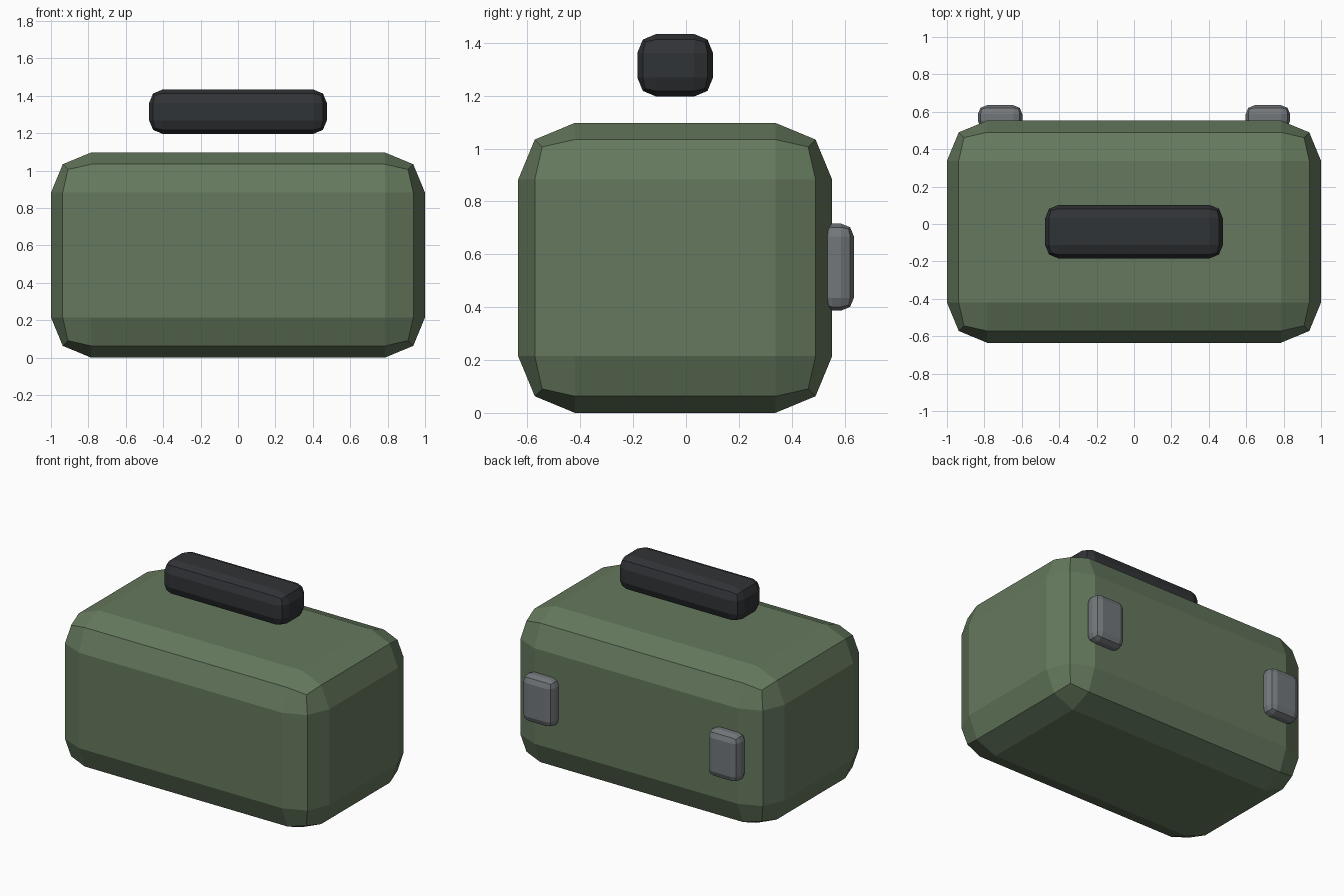
import bpy

if "Cube" in bpy.data.objects:
    bpy.data.objects.remove(bpy.data.objects["Cube"])


def material(name, rgb):
    m = bpy.data.materials.new(name)
    m.diffuse_color = (*rgb, 1)
    m.use_nodes = True
    m.node_tree.nodes["Principled BSDF"].inputs["Base Color"].default_value = m.diffuse_color
    return m


GREEN = material("case_green", (0.13, 0.19, 0.11))
BLACK = material("grip_black", (0.03, 0.033, 0.037))
STEEL = material("latch_steel", (0.17, 0.185, 0.195))


def rounded_box(name, lo, hi, radius, mat):
    """Flat-shaded box between two corners with two-step rounded edges."""
    centre = [(a + b) / 2 for a, b in zip(lo, hi)]
    bpy.ops.mesh.primitive_cube_add(size=1, location=centre)
    ob = bpy.context.object
    ob.name = name
    ob.scale = [b - a for a, b in zip(lo, hi)]
    bpy.ops.object.transform_apply(location=False, rotation=False, scale=True)
    bevel = ob.modifiers.new("rounding", 'BEVEL')
    bevel.width = radius
    bevel.segments = 2
    bevel.limit_method = 'NONE'
    ob.data.materials.append(mat)
    return ob


# Case body
rounded_box("case_body", (-1, -0.635, 0), (1, 0.553, 1.097), 0.215, GREEN)

# Carry handle floating above the lid
rounded_box("handle", (-0.475, -0.184, 1.197), (0.475, 0.102, 1.433), 0.071, BLACK)

# Pair of latches on the back, sunk into the body
for side, x in (("left", -0.716), ("right", 0.716)):
    rounded_box("latch_" + side, (x - 0.119, 0.505, 0.387),
                (x + 0.119, 0.635, 0.716), 0.048, STEEL)
